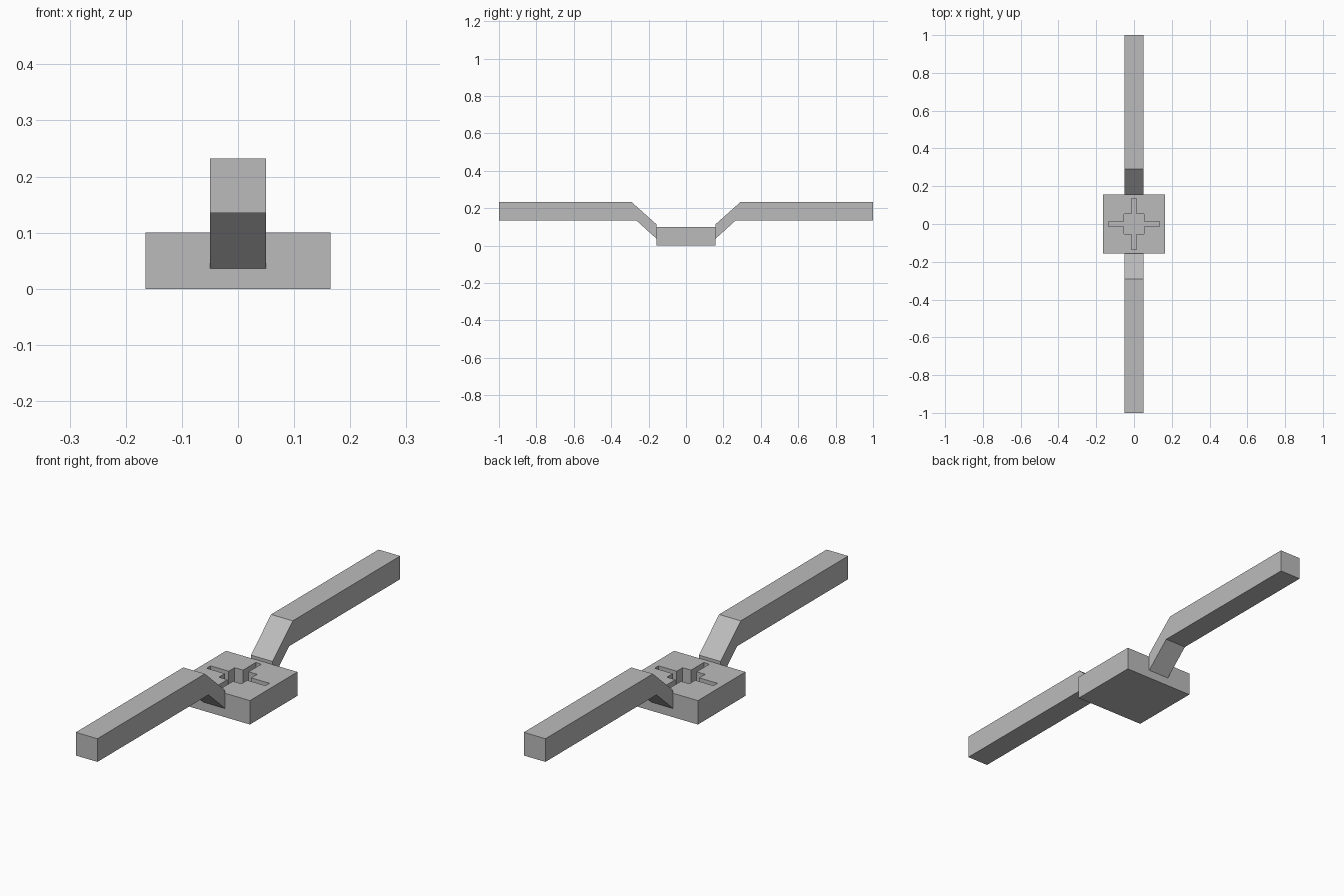
import bpy
import bmesh

# Remove the default cube
if "Cube" in bpy.data.objects:
    bpy.data.objects.remove(bpy.data.objects["Cube"], do_unlink=True)

GREY = (0.5, 0.5, 0.5, 1.0)
grey = bpy.data.materials.new("plain_grey")
grey.use_nodes = True
grey.diffuse_color = GREY
grey.node_tree.nodes["Principled BSDF"].inputs["Base Color"].default_value = GREY

HALF_X, HALF_Y, BASE_TOP = 0.165, 0.157, 0.1
POCKET_FLOOR = 0.02


def extrude_profile(name, points, offset):
    """Solid made by extruding a flat outline along the offset vector."""
    bm = bmesh.new()
    face = bm.faces.new([bm.verts.new(p) for p in points])
    moved = bmesh.ops.extrude_face_region(bm, geom=[face])["geom"]
    verts = [g for g in moved if isinstance(g, bmesh.types.BMVert)]
    bmesh.ops.translate(bm, verts=verts, vec=offset)
    bmesh.ops.recalc_face_normals(bm, faces=bm.faces)
    mesh = bpy.data.meshes.new(name)
    bm.to_mesh(mesh)
    bm.free()
    mesh.materials.append(grey)
    obj = bpy.data.objects.new(name, mesh)
    bpy.context.collection.objects.link(obj)
    return obj


# Square hub
hub = extrude_profile(
    "hub",
    [(-HALF_X, -HALF_Y, 0), (HALF_X, -HALF_Y, 0), (HALF_X, HALF_Y, 0), (-HALF_X, HALF_Y, 0)],
    (0, 0, BASE_TOP))

# Cross-shaped pocket: square centre with four narrow slots
square, slot, reach = 0.052, 0.013, 0.136
quarter = [(square, -square), (square, -slot), (reach, -slot), (reach, slot), (square, slot)]
outline = []
for turn in range(4):
    outline += [(x, y, POCKET_FLOOR) for x, y in quarter]
    quarter = [(-y, x) for x, y in quarter]
cutter = extrude_profile("pocket_cutter", outline, (0, 0, 0.2))
cutter.hide_render = True
cutter.hide_viewport = True
cut = hub.modifiers.new("pocket", "BOOLEAN")
cut.operation = "DIFFERENCE"
cut.solver = "EXACT"
cut.object = cutter

# Cranked arms, mirrored front to back
arm_profile = [(HALF_Y, 0.036), (0.266, 0.135), (1.0, 0.135),
               (1.0, 0.232), (0.29, 0.232), (HALF_Y, 0.113)]
for name, side in (("front_arm", -1), ("back_arm", 1)):
    extrude_profile(name, [(-0.05, side * y, z) for y, z in arm_profile], (0.1, 0, 0))
